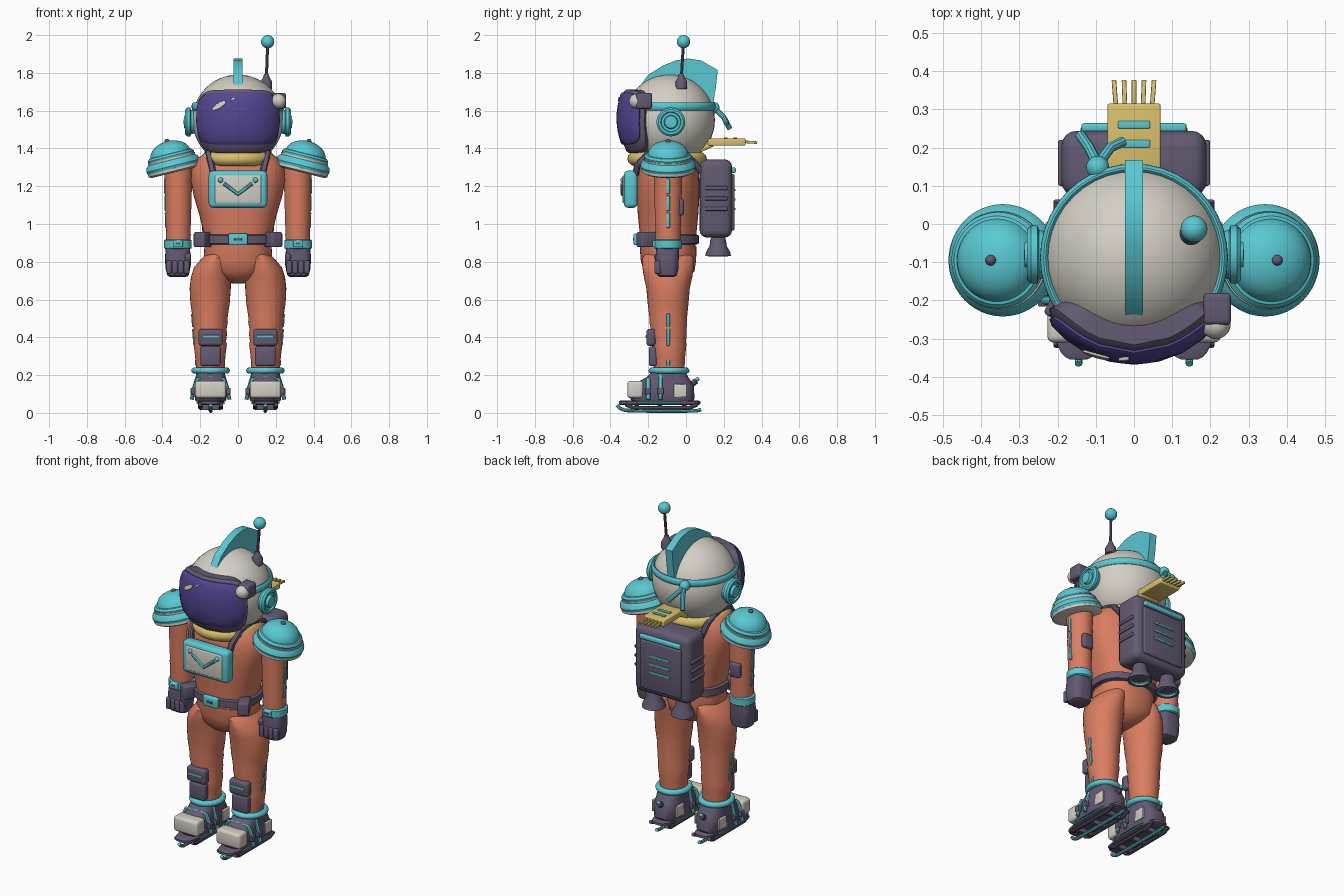
import bpy, bmesh, math
from math import sin, cos, pi, radians
from mathutils import Matrix, Vector, Euler


def material(name, rgb):
    m = bpy.data.materials.new(name)
    m.diffuse_color = (*rgb, 1)
    return m


ORANGE = material("suit orange", (0.70, 0.205, 0.118))
CYAN = material("trim cyan", (0.10, 0.58, 0.64))
DARK = material("gear dark violet", (0.125, 0.102, 0.168))
VISOR = material("visor purple", (0.09, 0.062, 0.29))
WHITE = material("shell off white", (0.66, 0.625, 0.56))
TAN = material("scarf tan", (0.70, 0.53, 0.15))


def finish(bm, name, mat, loc=(0, 0, 0), rot=(0, 0, 0)):
    bm.transform(Matrix.Translation(loc) @ Euler(rot).to_matrix().to_4x4())
    bmesh.ops.recalc_face_normals(bm, faces=bm.faces)
    me = bpy.data.meshes.new(name)
    bm.to_mesh(me)
    bm.free()
    me.materials.append(mat)
    me.shade_smooth()
    me.set_sharp_from_angle(angle=radians(35))
    ob = bpy.data.objects.new(name, me)
    bpy.context.collection.objects.link(ob)
    return ob


def box(name, mat, loc, half, bevel=0.01, rot=(0, 0, 0), seg=3):
    bm = bmesh.new()
    bmesh.ops.create_cube(bm, size=2)
    bmesh.ops.scale(bm, vec=half, verts=bm.verts)
    if bevel:
        bmesh.ops.bevel(bm, geom=bm.edges[:], offset=bevel, segments=seg, profile=0.5, affect='EDGES')
    return finish(bm, name, mat, loc, rot)


def ball(name, mat, loc, r, scale=(1, 1, 1)):
    bm = bmesh.new()
    bmesh.ops.create_uvsphere(bm, u_segments=40, v_segments=24, radius=r)
    bmesh.ops.scale(bm, vec=scale, verts=bm.verts)
    return finish(bm, name, mat, loc)


def skin(bm, rings, closed=False):
    n = len(rings[0])
    pairs = list(zip(rings, rings[1:])) + ([(rings[-1], rings[0])] if closed else [])
    for a, b in pairs:
        for i in range(n):
            bm.faces.new((a[i], a[(i + 1) % n], b[(i + 1) % n], b[i]))
    if not closed:
        bm.faces.new(rings[0])
        bm.faces.new(rings[-1])


def spow(v, e):
    return math.copysign(abs(v) ** e, v)


def loft(name, mat, rows, n=2.0, seg=36, side=1):
    """Stack of superellipses; each row is z, cx, cy, rx, ry."""
    bm = bmesh.new()
    ts = [2 * pi * i / seg for i in range(seg)]
    skin(bm, [[bm.verts.new((side * cx + rx * spow(cos(t), 2 / n), cy + ry * spow(sin(t), 2 / n), z))
               for t in ts] for z, cx, cy, rx, ry in rows])
    return finish(bm, name, mat)


def lathe(name, mat, prof, loc, rot=(0, 0, 0), seg=40, closed=False):
    bm = bmesh.new()
    skin(bm, [[bm.verts.new((max(r, .001) * cos(2 * pi * i / seg), max(r, .001) * sin(2 * pi * i / seg), z))
               for i in range(seg)] for r, z in prof], closed)
    return finish(bm, name, mat, loc, rot)


def torus(name, mat, loc, r, tr, tz, scale_y=1):
    prof = [(r + tr * cos(2 * pi * k / 14), tz * sin(2 * pi * k / 14)) for k in range(14)]
    ob = lathe(name, mat, prof, (0, 0, 0), closed=True)
    ob.data.transform(Matrix.Translation(loc) @ Matrix.Diagonal((1, scale_y, 1, 1)))
    return ob


def tube(name, mat, pts, r):
    cu = bpy.data.curves.new(name, 'CURVE')
    cu.dimensions, cu.bevel_depth, cu.bevel_resolution, cu.use_fill_caps = '3D', r, 3, True
    sp = cu.splines.new('POLY')
    sp.points.add(len(pts) - 1)
    for p, c in zip(sp.points, pts):
        p.co = (*c, 1)
    tmp = bpy.data.objects.new(name + "_path", cu)
    bm = bmesh.new()
    me = bpy.data.meshes.new_from_object(tmp)
    bm.from_mesh(me)
    bpy.data.objects.remove(tmp)
    return finish(bm, name, mat)


def visor_patch(name, mat, ang, hz, zc, r, thick, uc=0.0, shear=0.0, n=5, bulge=.03):
    """Rounded rectangle wrapped on the front of the helmet, with thickness."""
    bm = bmesh.new()
    rings = []
    for rho, dr in ((.02, 0), (.25, 0), (.5, 0), (.75, 0), (.93, 0), (1, -.15 * thick), (1, -thick),
                    (.75, -thick), (.4, -thick), (.02, -thick)):
        ring = []
        for i in range(64):
            t = 2 * pi * i / 64
            u, v = rho * spow(cos(t), 2 / n), rho * spow(sin(t), 2 / n)
            a, z = uc + ang * u, zc + hz * v + shear * u
            R = r + dr - bulge * ((z - 1.56) / .15) ** 2
            ring.append(bm.verts.new((R * sin(a), HY - R * cos(a), z)))
        rings.append(ring)
    skin(bm, rings)
    return finish(bm, name, mat)


# Helmet
HY, HZ = -0.088, 1.55
ball("helmet_shell", WHITE, (0, HY, HZ), .241)
visor_patch("visor_frame", DARK, radians(59), .168, 1.543, .268, .06)
visor_patch("visor_glass", VISOR, radians(54), .138, 1.558, .28, .04)
visor_patch("visor_glint_large", WHITE, .13, .016, 1.627, .285, .008, uc=-.37, shear=.018, n=2)
visor_patch("visor_glint_small", WHITE, .05, .007, 1.663, .286, .008, uc=-.1, shear=.008, n=2)
torus("helmet_band", CYAN, (0, HY, 1.622), .234, .012, .021)
fin = [(-.265, 1.70), (-.2, 1.79), (-.12, 1.84), (-.05, 1.867), (.01, 1.876), (.08, 1.866), (.168, 1.815),
       (.158, 1.72), (.14, 1.61), (.10, 1.6), (0, 1.7), (-.15, 1.7)]
bm = bmesh.new()
skin(bm, [[bm.verts.new((x, y, z)) for y, z in fin] for x in (-.023, .023)])
finish(bm, "helmet_fin", CYAN)
for s in (-1, 1):
    lathe("ear_disc", CYAN, [(.06, -.03), (.064, -.01), (.076, -.005), (.076, .012), (.066, .022), (.054, .022),
          (.05, .012), (.037, .012), (.032, .028), (0, .03)], (s * .258, -.08, 1.54), (0, s * pi / 2, 0))
# Antenna and lamp
lathe("antenna_base", DARK, [(.03, -.03), (.03, .01), (.018, .03), (.012, .05), (0, .05)], (.15, -.025, 1.745))
tube("antenna_rod", DARK, [(.15, -.025, 1.77), (.157, -.014, 1.95)], .008)
ball("antenna_ball", CYAN, (.157, -.013, 1.965), .035)
box("lamp_body", DARK, (.218, -.222, 1.652), (.036, .042, .042), .012)
ball("lamp_lens", WHITE, (.214, -.262, 1.65), .039)
# Band knot and tails
ball("band_knot", CYAN, (-.095, .148, 1.615), .03)
for k, end in enumerate([(-.14, .232, 1.505), (-.03, .215, 1.53)]):
    tube("band_tail", CYAN, [(-.095, .155, 1.61), ((-.095 + end[0]) / 2, .2, 1.565), end], .014)

# Scarf
torus("scarf_collar", TAN, (0, -.1, 1.345), .15, .045, .04, 1.08)
box("scarf_bend", TAN, (0, .08, 1.40), (.068, .07, .018), .01, (radians(25), 0, 0))
box("scarf_tail", TAN, (0, .215, 1.434), (.07, .1, .019), .006)
for y in (.21, .26):
    box("scarf_stripe", CYAN, (0, y, 1.455), (.042, .01, .004), .003)
for k in range(5):
    x = (k - 2) * .025
    box("scarf_fringe", TAN, (x, .343, 1.433), (.006, .034, .007), .002, (radians(-4), 0, -x * 1.5))

# Torso and pelvis
loft("torso", ORANGE, [(.87, 0, -.095, .17, .145), (.95, 0, -.095, .182, .15), (1.05, 0, -.095, .205, .16),
     (1.15, 0, -.095, .235, .166), (1.23, 0, -.095, .25, .166), (1.3, 0, -.095, .245, .16),
     (1.35, 0, -.095, .215, .15), (1.38, 0, -.095, .16, .13), (1.39, 0, -.095, .1, .1)], 2.4, 48)
loft("pelvis", ORANGE, [(.685, 0, -.09, .03, .05), (.71, 0, -.09, .09, .1), (.75, 0, -.09, .15, .135),
     (.81, 0, -.093, .182, .147), (.88, 0, -.095, .178, .15)], 2.3, 48)
# Belt
loft("belt", DARK, [(z, 0, -.095, .193 + d, .16 + d) for z, d in
     ((.892, -.01), (.897, .003), (.938, .003), (.944, -.01))], 2.4, 48)
box("belt_buckle", CYAN, (0, -.262, .919), (.05, .015, .031), .008)
box("buckle_inset", DARK, (0, -.277, .919), (.02, .003, .007), .002)
for s in (-1, 1):
    box("belt_pouch", DARK, (s * .185, -.205, .917), (.033, .05, .04), .01, (0, 0, s * .5))
    tube("harness_strap", DARK, [(s * .13, -.268, 1.26), (s * .14, -.258, 1.31), (s * .155, -.2, 1.375),
         (s * .16, -.1, 1.39), (s * .16, .02, 1.35), (s * .155, .09, 1.27)], .018)

# Chest panel
box("chest_frame", CYAN, (0, -.293, 1.184), (.155, .036, .098), .022)
box("chest_plate", WHITE, (0, -.329, 1.184), (.122, .006, .074), .005)
tube("chest_chevron", CYAN, [(-.075, -.335, 1.215), (0, -.335, 1.158), (.075, -.335, 1.215)], .011)
for s in (-1, 1):
    ball("chest_knob", CYAN, (s * .092, -.334, 1.232), .014)

# Backpack
box("backpack", DARK, (0, .158, 1.135), (.19, .086, .207), .04, seg=4)
box("backpack_panel", DARK, (0, .245, 1.115), (.14, .012, .15), .01)
box("backpack_top_bar", CYAN, (0, .252, 1.285), (.138, .012, .014), .008)
for k in range(3):
    box("backpack_slot", CYAN, (0, .259, 1.08 + .05 * k), (.07, .004, .006), .002)
    for s in (-1, 1):
        box("side_vent", DARK, (s * .19, .16, 1.08 + .055 * k), (.009, .06, .01), .006)
for s in (-1, 1):
    lathe("thruster", DARK, [(.035, .1), (.042, .085), (.045, .055), (.064, .02), (.068, 0), (.056, 0),
          (.045, .02), (0, .02)], (s * .1, .17, .83))
    torus("thruster_glow_ring", CYAN, (s * .1, .17, .836), .051, .007, .007)

for s in (-1, 1):
    # Shoulder pads
    loc, rot = (s * .342, -.095, 1.305), (0, s * radians(14), 0)
    lathe("pad_rim", WHITE, [(.09, -.03), (.128, -.032), (.141, -.024), (.142, -.006), (.1, .0)], loc, rot, 48)
    lathe("pad_skirt", CYAN, [(.1, -.012), (.142, -.01), (.147, .004), (.14, .024), (.128, .036), (.1, .036)], loc, rot, 48)
    lathe("pad_line", WHITE, [(.09, .03), (.127, .034), (.128, .046), (.09, .048)], loc, rot, 48)
    lathe("pad_dome", CYAN, [(.08, .046), (.124, .046), (.126, .056), (.116, .068), (.108, .07), (.103, .085),
          (.09, .105), (.07, .12), (.045, .131), (.02, .136), (0, .137)], loc, rot, 48)
    bolt = Vector(loc) + Euler(rot).to_matrix() @ Vector((0, 0, .136))
    ball("pad_bolt", DARK, bolt, .014)
    # Arms
    rows = [(.9 + .04 * k, .316, -.095, .063 + .001 * k + .002 * (k % 2), .065 + .001 * k + .002 * (k % 2))
            for k in range(11)]
    loft("arm", ORANGE, rows, side=s)
    for k in range(3):
        box("arm_stripe", CYAN, (s * (.383 + .0025 * k), -.095, 1.02 + .09 * k), (.004, .009, .04), .002, (0, s * .025, 0))
    box("elbow_pad", DARK, (s * .318, -.028, 1.09), (.036, .018, .045), .014)
    loft("cuff", CYAN, [(.868, .318, -.095, .066, .066), (.873, .318, -.095, .073, .073),
         (.913, .318, -.095, .073, .073), (.919, .318, -.095, .064, .064)], side=s)
    box("cuff_display", CYAN, (s * .318, -.168, .895), (.026, .01, .018), .005)
    box("cuff_screen", DARK, (s * .318, -.178, .897), (.014, .002, .006), 0)
    # Gloves
    loft("glove", DARK, [(.72, .318, -.1, .044, .038), (.728, .318, -.1, .057, .052), (.76, .318, -.1, .065, .06),
         (.82, .319, -.1, .068, .062), (.875, .318, -.097, .064, .06)], 3, side=s)
    for k in range(4):
        box("finger", DARK, (s * (.272 + .031 * k), -.15, .772), (.0145, .018, .036), .01)
    box("thumb", DARK, (s * .265, -.14, .81), (.016, .024, .035), .012, (.3, 0, 0))

    # Legs
    loft("leg", ORANGE, [(.2, .145, -.09, .074, .08), (.3, .147, -.09, .08, .086), (.36, .147, -.09, .088, .092),
         (.38, .147, -.09, .084, .09), (.42, .148, -.092, .09, .096), (.44, .148, -.092, .087, .094),
         (.48, .148, -.094, .094, .1), (.5, .148, -.094, .092, .099), (.58, .148, -.095, .104, .108),
         (.66, .147, -.095, .109, .115), (.72, .143, -.095, .106, .128), (.77, .135, -.095, .098, .136),
         (.82, .115, -.095, .075, .135), (.86, .1, -.095, .05, .1)], side=s)
    box("knee_pad", DARK, (s * .145, -.185, .4), (.064, .024, .045), .015)
    box("knee_stripe", CYAN, (s * .145, -.209, .405), (.045, .005, .007), .003)
    box("shin_pad", DARK, (s * .145, -.175, .3), (.054, .022, .052), .013)
    for z, h, x in ((.49, .035, .241), (.4, .045, .235), (.265, .015, .223)):
        box("leg_stripe", CYAN, (s * x, -.094, z), (.005, .008, h), .002, (0, s * .08, 0))
    torus("ankle_ring", CYAN, (s * .145, -.09, .224), .084, .018, .017, 1.06)

    # Boots
    loft("boot", DARK, [(.06, .145, -.125, .078, .16), (.075, .145, -.125, .084, .17), (.14, .145, -.12, .083, .162),
         (.165, .145, -.112, .079, .14), (.19, .145, -.098, .078, .11), (.225, .145, -.09, .075, .082)], 3, side=s)
    box("toe_cap", WHITE, (s * .145, -.268, .124), (.082, .042, .046), .016)
    for t in (-1, 1):
        box("heel_panel", WHITE, (s * .145 + t * .081, -.03, .118), (.006, .035, .035), .004)
    for y, top in ((-.2, .178), (-.135, .195)):
        tube("boot_strap", CYAN, [(s * .145 + dx, y, z) for dx, z in ((-.1, .07), (-.088, .13), (-.07, top),
             (0, top + .006), (.07, top), (.088, .13), (.1, .07))], .011)
        for t in (-1, 1):
            box("strap_buckle", DARK, (s * .145 + t * .094, y, .115), (.012, .016, .017), .004)
    tube("heel_loop", DARK, [(s * .145, .03, .15), (s * .145, .055, .17)], .016)
    ball("heel_knob", CYAN, (s * .145, .06, .178), .011)

    # Skate boards
    loft("skate_deck", DARK, [(.042, .145, -.14, .062, .208), (.047, .145, -.14, .07, .216),
         (.06, .145, -.14, .07, .216), (.065, .145, -.14, .062, .208)], 3.2, side=s)
    tube("skate_runner", CYAN, [(s * .145, y, z) for y, z in ((-.366, .04), (-.35, .024), (-.32, .013),
         (-.2, .01), (.0, .01), (.06, .012), (.08, .018))], .01)
    for t in (-1, 1):
        tube("skate_rail", DARK, [(s * .145 + t * .055, y, z) for y, z in ((-.32, .045), (-.28, .027),
             (.02, .027), (.06, .045))], .011)
        tube("deck_edge", CYAN, [(s * .145 + t * .071, -.26, .053), (s * .145 + t * .071, -.02, .053)], .005)
    for y in (-.26, -.14, -.01):
        box("skate_strut", DARK, (s * .145, y, .03), (.055, .012, .016), .003)
